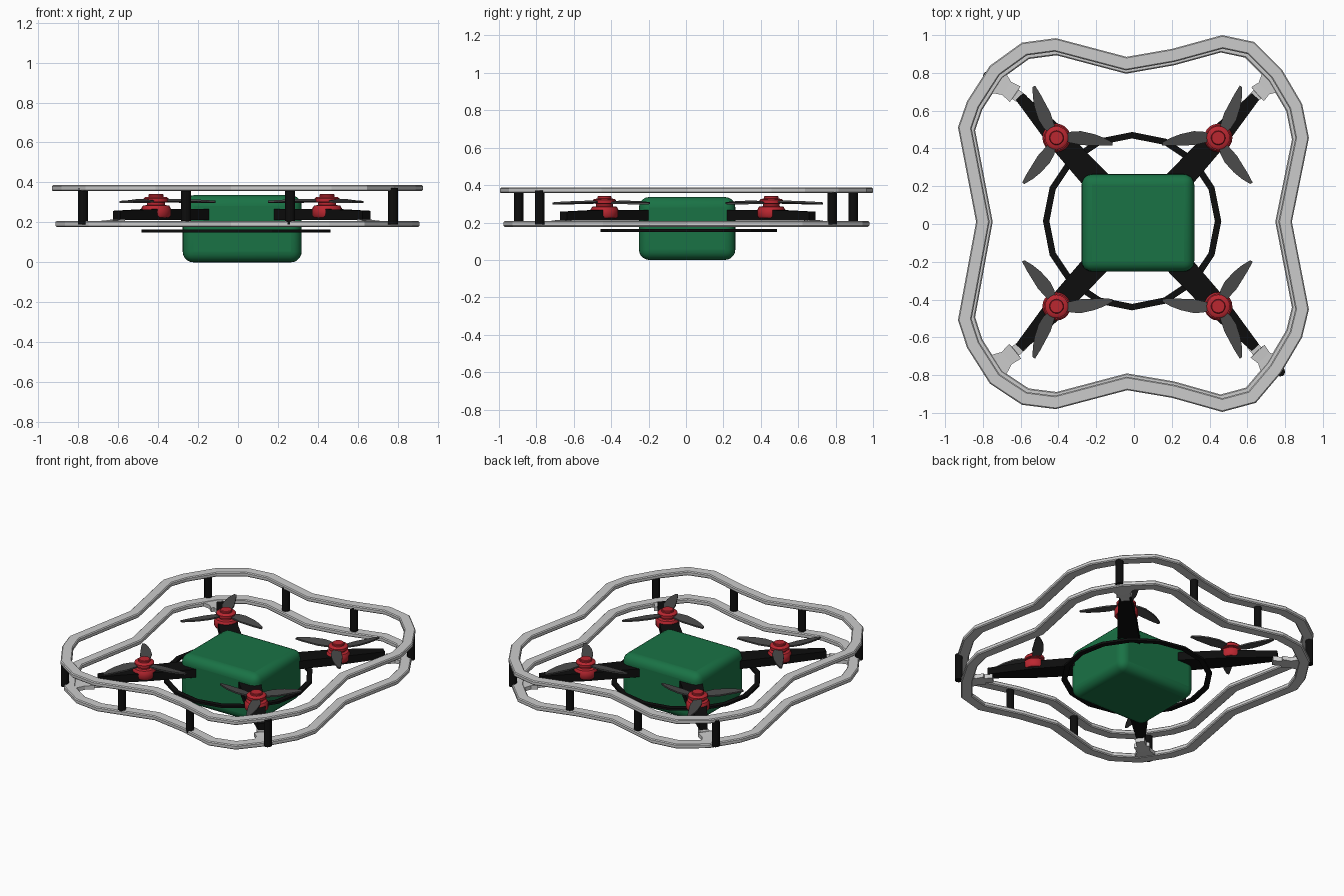
import bpy, bmesh
from math import cos, sin, pi, radians
from mathutils import Vector

if "Cube" in bpy.data.objects:
    bpy.data.objects.remove(bpy.data.objects["Cube"])

def mat(name, c):
    m = bpy.data.materials.new(name)
    m.diffuse_color = (*c, 1)
    m.use_nodes = True
    m.node_tree.nodes["Principled BSDF"].inputs["Base Color"].default_value = m.diffuse_color
    return m

GREEN = mat("green", (0.01, 0.17, 0.06))
RED = mat("red", (0.5, 0.02, 0.03))
BLACK = mat("black", (0.004, 0.004, 0.004))
DARK = mat("dark_grey", (0.07, 0.07, 0.07))
CX, CY = 0.018, 0.01   # centre of the motor layout

def make(name, verts, faces, m=None):
    me = bpy.data.meshes.new(name)
    me.from_pydata([tuple(v) for v in verts], [], faces)
    bm = bmesh.new()
    bm.from_mesh(me)
    bmesh.ops.recalc_face_normals(bm, faces=bm.faces)
    bm.to_mesh(me)
    bm.free()
    ob = bpy.data.objects.new(name, me)
    bpy.context.collection.objects.link(ob)
    if m:
        me.materials.append(m)
    return ob

def smooth(ob, angle=35):
    bpy.ops.object.select_all(action='DESELECT')
    ob.select_set(True)
    bpy.context.view_layer.objects.active = ob
    bpy.ops.object.shade_smooth_by_angle(angle=radians(angle))

def loft(name, loops, m=None, closed=False):
    """Skin equal-length loops; cap the ends unless closed into a tube."""
    n, k = len(loops[0]), len(loops)
    verts = [v for l in loops for v in l]
    faces = [(i * n + j, i * n + (j + 1) % n, (i + 1) % k * n + (j + 1) % n, (i + 1) % k * n + j)
             for i in range(k if closed else k - 1) for j in range(n)]
    if not closed:
        faces += [tuple(range(n)), tuple(range((k - 1) * n, k * n))]
    return make(name, verts, faces, m)

def lathe(name, x, y, prof, m, seg=20):
    return loft(name, [[(x + r * cos(2 * pi * i / seg), y + r * sin(2 * pi * i / seg), z)
                        for i in range(seg)] for r, z in prof], m)

def inset(pts, d):
    """Move a counter-clockwise outline inwards by d."""
    out = []
    for i, p in enumerate(pts):
        a = (p - pts[i - 1]).normalized()
        b = (pts[(i + 1) % len(pts)] - p).normalized()
        na, nb = Vector((-a.y, a.x)), Vector((-b.y, b.x))
        out.append(p + (na + nb) * d / (1 + na.dot(nb)))
    return out

# Guard rings: waisted outline, lower one slightly smaller
outline = [(-.04, .885), (.20, .927), (.467, 1.0), (.636, .964), (.784, .816), (.89, .636),
           (.926, .456), (.836, .012), (.926, -.452), (.89, -.60), (.778, -.79), (.645, -.947),
           (.467, -.995), (.20, -.92), (-.036, -.88), (-.414, -.98), (-.594, -.957),
           (-.763, -.845), (-.884, -.655), (-.932, -.508), (-.836, .012), (-.932, .512),
           (-.884, .65), (-.763, .838), (-.594, .96), (-.414, .984)][::-1]

def guard(name, s, z0, z1, w=0.07):
    pts = [Vector(p) * s for p in outline]
    c = 0.006
    prof = [(0, z0 + c), (c, z0), (w - c, z0), (w, z0 + c), (w, z1 - c), (w - c, z1), (c, z1), (0, z1 - c)]
    loft(name, [[(p.x, p.y, z) for p in inset(pts, d)] for d, z in prof], closed=True)

outline = outline if sum(a[0] * b[1] - b[0] * a[1] for a, b in zip(outline, outline[1:])) > 0 else outline[::-1]
guard("upper_guard_ring", 1.0, 0.357, 0.387)
guard("lower_guard_ring", 0.98, 0.177, 0.208)

# Posts between the rings
for sx in (-1, 1):
    for sy in (-1, 1):
        for x, y in ((.775, .782), (.26, .895)):
            lathe("guard_post", sx * x, sy * y, [(.025, .19), (.025, .372)], BLACK, 12)

# Body: rounded box
bpy.ops.mesh.primitive_cube_add(size=1, location=(.021, .006, .168))
body = bpy.context.object
body.name = "body"
body.scale = (.596, .515, .336)
bpy.ops.object.transform_apply(location=False, rotation=False, scale=True)
bev = body.modifiers.new("round", 'BEVEL')
bev.width, bev.segments = .055, 5
body.data.materials.append(GREEN)
smooth(body, 40)

# Thin ring around the body
hoop = [[((r * cos(pi * i / 8)) - .01, r * sin(pi * i / 8) + .015, z) for i in range(16)]
        for r, z in ((.472, .15), (.438, .15), (.438, .165), (.472, .165))]
loft("lower_hoop", hoop, BLACK, closed=True)

# Propeller blade outline in its own frame (along +x)
blade = [(.03, .015), (.08, .03), (.13, .031), (.20, .013), (.25, -.008), (.295, -.035),
         (.295, -.05), (.24, -.05), (.13, -.043), (.07, -.028), (.03, -.015)]

def bar(name, p, q, secs, m=None):
    """Bar from p to q; secs = (t, half width, z0, z1)."""
    p, q = Vector(p), Vector(q)
    d = (q - p).normalized()
    n = Vector((-d.y, d.x))
    loops = []
    for t, w, z0, z1 in secs:
        c = p.lerp(q, t)
        a, b = c + n * w, c - n * w
        loops.append([(a.x, a.y, z0), (b.x, b.y, z0), (b.x, b.y, z1), (a.x, a.y, z1)])
    return loft(name, loops, m)

for sx in (-1, 1):
    for sy in (-1, 1):
        at = lambda x, y: (CX + sx * x, CY + sy * y)
        mx, my = at(.428, .446)
        # Tapered arm and grey bracket joining it to the lower ring
        bar("arm", at(.19, .19), at(.625, .665),
            [(0, .07, .212, .268), (.55, .058, .212, .268), (1, .026, .212, .258)], BLACK)
        bar("arm_bracket", at(.60, .645), (sx * .735, sy * .76),
            [(0, .028, .185, .215), (.3, .03, .183, .213), (.31, .05, .183, .21),
             (.6, .042, .18, .207), (1, .075, .18, .205)])
        # Motor with stepped housing and cap
        smooth(lathe("motor", mx, my, [(.068, .225), (.075, .235), (.075, .268), (.066, .284),
                     (.045, .287), (.045, .3), (.062, .302), (.062, .32), (.055, .326),
                     (.038, .328), (.038, .338), (.034, .342)], RED))
        # Three-bladed propeller, mirrored per corner
        for k in range(3):
            a = 2 * pi * k / 3 + radians(2)
            loops = []
            for dz in (-.005, .005):
                loop = []
                for u, v in blade:
                    x, y = u * cos(a) - v * sin(a), u * sin(a) + v * cos(a)
                    loop.append((mx - sx * x, my + sy * y, .308 + dz + v * .12))
                loops.append(loop)
            loft("propeller_blade", loops, DARK)
